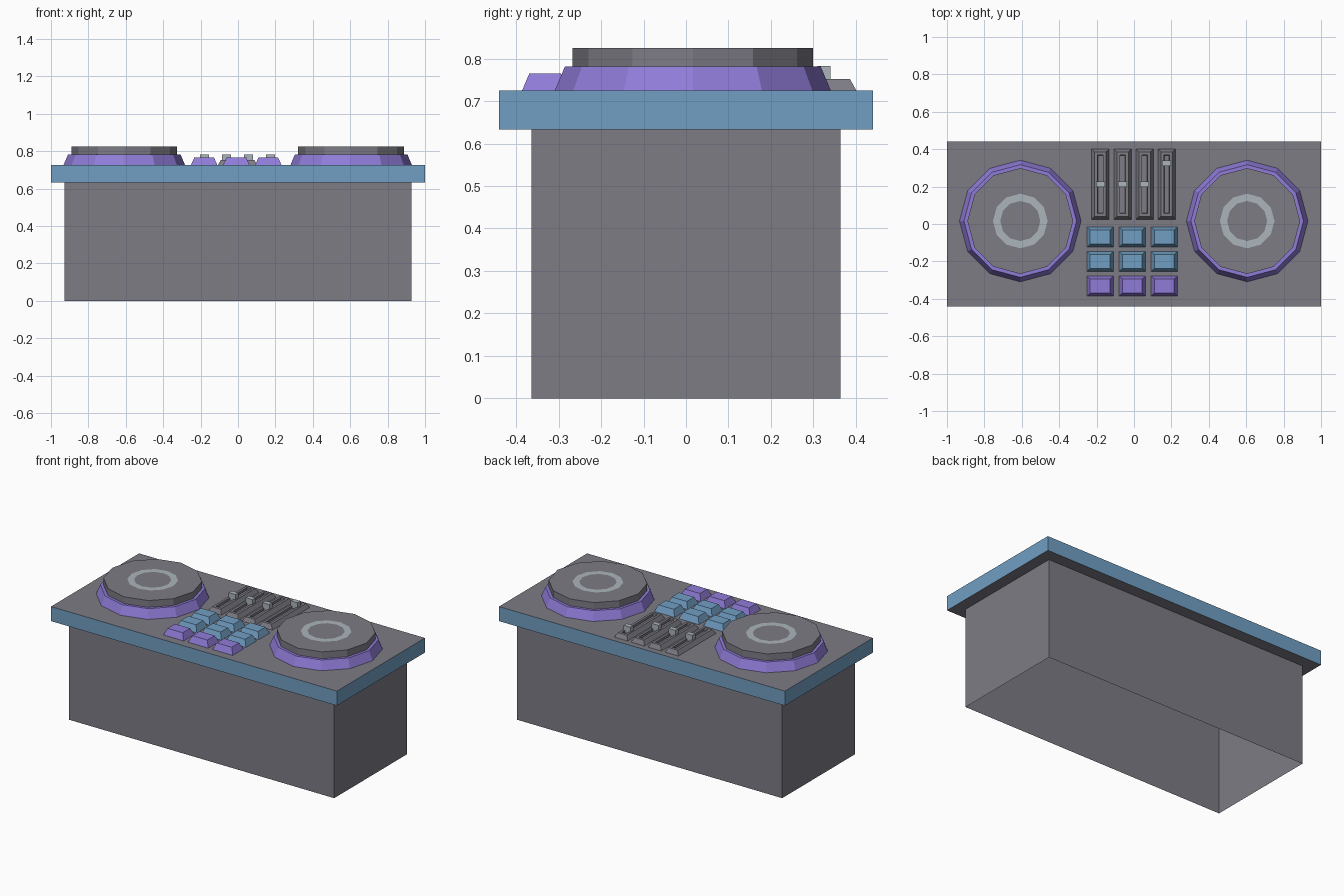
import bpy, bmesh, math

if "Cube" in bpy.data.objects:
    bpy.data.objects.remove(bpy.data.objects["Cube"])


def material(name, rgb):
    m = bpy.data.materials.new(name)
    m.diffuse_color = (*rgb, 1)
    m.use_nodes = True
    m.node_tree.nodes["Principled BSDF"].inputs["Base Color"].default_value = m.diffuse_color
    return m


GRAY = material("slate gray", (0.205, 0.20, 0.235))
BLUE = material("steel blue", (0.165, 0.345, 0.55))
PURPLE = material("violet", (0.28, 0.20, 0.69))
LIGHT = material("pale gray", (0.41, 0.46, 0.50))


def finish(name, bm, mats):
    bmesh.ops.recalc_face_normals(bm, faces=bm.faces)
    me = bpy.data.meshes.new(name)
    bm.to_mesh(me)
    bm.free()
    for m in mats:
        me.materials.append(m)
    ob = bpy.data.objects.new(name, me)
    bpy.context.collection.objects.link(ob)
    return ob


def loft(bm, rings, cap_bottom=True, cap_top=True):
    """Skin a stack of equal-sized point rings; returns nothing."""
    vs = [[bm.verts.new(p) for p in r] for r in rings]
    n = len(vs[0])
    for a, b in zip(vs, vs[1:]):
        for i in range(n):
            j = (i + 1) % n
            bm.faces.new((a[i], a[j], b[j], b[i]))
    if cap_bottom:
        bm.faces.new(vs[0][::-1])
    if cap_top:
        bm.faces.new(vs[-1])


def rect(x, y, z, hx, hy):
    return [(x - hx, y - hy, z), (x + hx, y - hy, z),
            (x + hx, y + hy, z), (x - hx, y + hy, z)]


def circle(x, y, z, r, n=12):
    return [(x + r * math.cos(2 * math.pi * i / n),
             y + r * math.sin(2 * math.pi * i / n), z) for i in range(n)]


TOP = 0.725

# Cabinet: open-bottomed box under the deck
bm = bmesh.new()
loft(bm, [rect(0, 0, 0, 0.928, 0.364), rect(0, 0, 0.633, 0.928, 0.364)], False, False)
finish("cabinet", bm, [GRAY])

# Deck slab: blue rim, gray top and underside
bm = bmesh.new()
loft(bm, [rect(0, 0, 0.633, 1, 0.44), rect(0, 0, TOP, 1, 0.44)])
deck = finish("deck_slab", bm, [GRAY, BLUE])
for p in deck.data.polygons:
    p.material_index = 0 if abs(p.normal.z) > 0.5 else 1

# Turntables: tapered violet base, gray platter with pale ring inlay
for side, cx in (("left", -0.608), ("right", 0.605)):
    cy = 0.016
    bm = bmesh.new()
    loft(bm, [circle(cx, cy, TOP, 0.325), circle(cx, cy, 0.782, 0.301)], False)
    finish(side + "_turntable_base", bm, [PURPLE])

    bm = bmesh.new()
    loft(bm, [circle(cx, cy, z, r) for z, r in
              ((0.782, 0.283), (0.825, 0.283), (0.825, 0.146), (0.825, 0.107))], False)
    platter = finish(side + "_platter", bm, [GRAY, LIGHT])
    for p in platter.data.polygons:
        d = math.hypot(p.center.x - cx, p.center.y - cy)
        if p.normal.z > 0.5 and 0.1 < d < 0.146:
            p.material_index = 1

# Pads: three by three, front row violet
for row, (y, mat) in enumerate(((-0.07, BLUE), (-0.2, BLUE), (-0.332, PURPLE))):
    for col, x in enumerate((-0.181, -0.009, 0.162)):
        bm = bmesh.new()
        loft(bm, [rect(x, y, TOP, 0.071, 0.054), rect(x, y, 0.765, 0.053, 0.037)], False)
        finish(f"pad_{row}_{col}", bm, [mat])

# Faders: bevelled channel with a sunken slot and a pale knob
for i, (x, ky) in enumerate(((-0.18, 0.212), (-0.061, 0.212), (0.057, 0.212), (0.175, 0.325))):
    y = 0.213
    bm = bmesh.new()
    loft(bm, [rect(x, y, TOP, 0.047, 0.188), rect(x, y, 0.752, 0.031, 0.173),
              rect(x, y, 0.752, 0.015, 0.156), rect(x, y, 0.738, 0.013, 0.154)], False)
    finish(f"fader_channel_{i}", bm, [GRAY])
    bm = bmesh.new()
    loft(bm, [rect(x, ky, 0.74, 0.024, 0.015), rect(x, ky, 0.783, 0.024, 0.015)])
    finish(f"fader_knob_{i}", bm, [LIGHT])

# Open shells: make sure normals point outward (up or away from the centre)
for ob in bpy.data.objects:
    me = ob.data
    if ob.name == "cabinet":
        wrong = sum(p.normal.x * p.center.x + p.normal.y * p.center.y for p in me.polygons) < 0
    else:
        wrong = max(me.polygons, key=lambda p: p.center.z).normal.z < -0.5
    if wrong:
        me.flip_normals()
